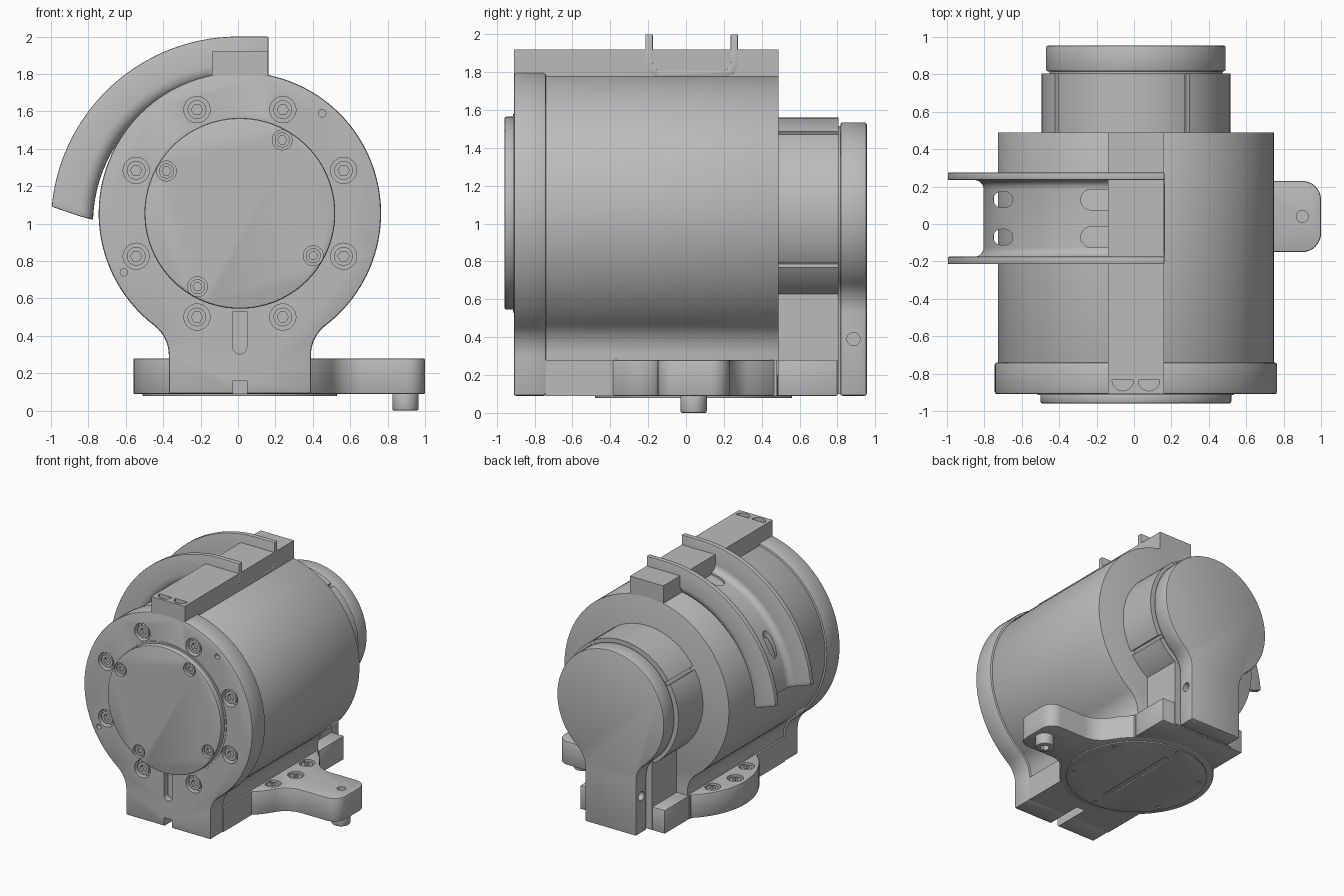
import bpy, bmesh
from math import sin, cos, pi, radians, sqrt, atan2, hypot

cube = bpy.data.objects.get("Cube")
if cube:
    bpy.data.objects.remove(cube, do_unlink=True)

metal = bpy.data.materials.new("grey_metal")
metal.use_nodes = True
grey = (0.5, 0.5, 0.5, 1)
metal.diffuse_color = grey
metal.node_tree.nodes["Principled BSDF"].inputs["Base Color"].default_value = grey

CX, CZ = 0.01, 1.055      # main axis of the barrel
PY = 0.04                 # turntable plate centre in y


# ---- 2D outlines
def arc(u, v, r, a0, a1, n):
    return [(u + r * cos(radians(a0 + (a1 - a0) * i / n)),
             v + r * sin(radians(a0 + (a1 - a0) * i / n))) for i in range(n + 1)]


def circle(u, v, r, n=32):
    return arc(u, v, r, 0, 360, n)[:-1]


def rect(u0, u1, v0, v1):
    return [(u0, v0), (u1, v0), (u1, v1), (u0, v1)]


def slot(u0, u1, v, r):
    return arc(u1, v, r, -90, 90, 10) + arc(u0, v, r, 90, 270, 10)


def ring_points(u, v, r, angles):
    return [(u + r * cos(radians(a)), v + r * sin(radians(a))) for a in angles]


def footed_circle(r, half, fillet, bottom):
    """Circle that blends through fillets into a straight foot."""
    fx = half + fillet
    fz = -sqrt((r + fillet) ** 2 - fx ** 2)
    a = math_deg(atan2(-fz, -fx))
    side = [(half, bottom - CZ)] + arc(fx, fz, fillet, 180, a, 12)
    side += arc(0, 0, r, a - 180, 90, 48)[1:-1]
    full = side + [(0, r)] + [(-u, v) for u, v in reversed(side)]
    return [(u + CX, v + CZ) for u, v in full]


def math_deg(a):
    return a * 180 / pi


def plate_outline(r, tip, half, corner, fillet):
    """Disc with a filleted arm towards +x."""
    fy = half + fillet
    fx = sqrt((r + fillet) ** 2 - fy ** 2)
    a = math_deg(atan2(fy, fx))
    side = arc(tip - corner, half - corner, corner, 0, 90, 8)
    side += arc(fx, fy, fillet, 270, 180 + a, 12)
    side += arc(0, 0, r, a, 180, 40)[1:-1]
    full = side + [(-r, 0)] + [(u, -v) for u, v in reversed(side)]
    return [(u + CX, v + PY) for u, v in full]


# ---- solids
PLACE = {"x": lambda u, v, w: (w, u, v),
         "y": lambda u, v, w: (u, w, v),
         "z": lambda u, v, w: (u, v, w)}


def prism_object(name, prisms):
    bm = bmesh.new()
    for pts, axis, lo, hi in prisms:
        rings = [[bm.verts.new(PLACE[axis](u, v, w)) for u, v in pts] for w in (lo, hi)]
        bm.faces.new(rings[0])
        bm.faces.new(rings[1][::-1])
        n = len(pts)
        for i in range(n):
            j = (i + 1) % n
            bm.faces.new((rings[0][i], rings[0][j], rings[1][j], rings[1][i]))
    return link(name, bm)


def link(name, bm):
    bmesh.ops.remove_doubles(bm, verts=bm.verts, dist=1e-5)
    bmesh.ops.recalc_face_normals(bm, faces=bm.faces)
    mesh = bpy.data.meshes.new(name)
    bm.to_mesh(mesh)
    bm.free()
    mesh.materials.append(metal)
    ob = bpy.data.objects.new(name, mesh)
    bpy.context.scene.collection.objects.link(ob)
    return ob


def finish(ob, bevel=0, cuts=()):
    bpy.ops.object.select_all(action="DESELECT")
    ob.select_set(True)
    bpy.context.view_layer.objects.active = ob
    if bevel:
        mod = ob.modifiers.new("edge", "BEVEL")
        mod.width, mod.segments = bevel, 2
        mod.limit_method, mod.angle_limit = "ANGLE", radians(40)
        bpy.ops.object.modifier_apply(modifier=mod.name)
    if cuts:
        cutter = prism_object("cutter", cuts)
        cutter.hide_render = True
        mod = ob.modifiers.new("cut", "BOOLEAN")
        mod.operation, mod.solver, mod.object = "DIFFERENCE", "EXACT", cutter
        bpy.ops.object.modifier_apply(modifier=mod.name)
        bpy.data.objects.remove(cutter, do_unlink=True)
    bpy.ops.object.shade_smooth_by_angle(angle=radians(30))


def part(name, prisms, bevel=0, cuts=()):
    finish(prism_object(name, prisms), bevel, cuts)


def screws(name, spots, r, axis, lo, hi, socket):
    """Cap screws with hexagon sockets; socket is the (lo, hi) of the hex cut."""
    part(name, [(circle(u, v, r, 24), axis, lo, hi) for u, v in spots], 0,
         [(circle(u, v, r * 0.6, 6), axis, *socket) for u, v in spots])


# ---- front flange, barrel and foot
flange_spots = ring_points(CX, CZ, 0.6, [22.5 + 45 * k for k in range(8)])
flange_cuts = [(circle(u, v, 0.07), "y", -0.95, -0.86) for u, v in flange_spots]
flange_cuts += [(circle(u, v, 0.02, 16), "y", -0.95, -0.87) for u, v in ((0.45, 1.59), (-0.61, 0.74))]
flange_cuts += [(arc(CX, 0.34, 0.037, 180, 360, 12) + [(CX + 0.037, 0.56), (CX - 0.037, 0.56)],
                 "y", -0.95, -0.86)]
notch = rect(CX - 0.037, CX + 0.037, 0.05, 0.16)
part("front_flange", [(footed_circle(0.755, 0.38, 0.2, 0.09), "y", -0.91, -0.74)], 0.012,
     flange_cuts + [(notch, "y", -0.95, -0.7)])
screws("flange_screws", flange_spots, 0.05, "y", -0.9, -0.85, (-0.95, -0.87))
part("barrel", [(footed_circle(0.738, 0.365, 0.2, 0.2), "y", -0.75, 0.49)], 0.004)
part("foot_block", [(rect(CX - 0.38, CX + 0.38, 0.09, 0.28), "y", -0.742, 0.48)], 0,
     [(notch, "y", -0.8, -0.6)])

# ---- front cover
cover_spots = ring_points(CX, CZ, 0.453, (60, 150, 240, 330))
part("cover_seat", [(circle(CX, CZ, 0.525, 96), "y", -0.914, -0.88)])
part("front_cover", [(circle(CX, CZ, 0.51, 96), "y", -0.96, -0.9)], 0.012,
     [(circle(u, v, 0.053), "y", -1, -0.925) for u, v in cover_spots])
screws("cover_screws", cover_spots, 0.04, "y", -0.95, -0.92, (-1, -0.93))

# ---- top bar with two half-round recesses
part("top_bar", [(rect(CX - 0.15, CX + 0.15, 1.7, 1.92), "y", -0.91, 0.49)], 0,
     [(arc(u, -0.835, 0.057, 180, 360, 16), "z", 1.89, 2) for u in (CX - 0.07, CX + 0.07)])

# ---- turntable plate with arm and pin
plate_screw_spots = ring_points(CX, PY, 0.48, (-27, 0, 27, 153, 180, 207))
part("base_plate", [(plate_outline(0.57, 0.99, 0.19, 0.1, 0.2), "z", 0.088, 0.28)], 0.01,
     [(circle(u, v, 0.06), "z", 0.24, 0.4) for u, v in plate_screw_spots]
     + [(circle(0.9, PY, 0.032), "z", 0.2, 0.4)])
screws("plate_screws", plate_screw_spots, 0.042, "z", 0.23, 0.27, (0.25, 0.4))
part("arm_pin", [(circle(0.895, PY, 0.07), "z", 0.0, 0.1)], 0.01,
     [(circle(0.895, PY, 0.035, 6), "z", -0.1, 0.04)])
bottom_cuts = [(circle(u, v, 0.015, 12), "z", 0, 0.087)
               for u, v in ring_points(CX, PY, 0.47, range(30, 390, 60))]
part("bottom_disc", [(circle(CX, PY, 0.52, 96), "z", 0.078, 0.12)], 0.004,
     bottom_cuts + [(rect(CX - 0.025, CX + 0.025, PY - 0.36, PY + 0.36), "z", 0, 0.11)])

# ---- rear hub, its pedestal and the rear cap
grooves = []
for a in (57, 147, 237, 327):
    c, s = cos(radians(a)), sin(radians(a))
    grooves.append(([(CX + r * c - t * s, CZ + r * s + t * c)
                     for r, t in ((0.47, -0.015), (0.6, -0.015), (0.6, 0.015), (0.47, 0.015))],
                    "y", 0.4, 0.9))
part("rear_hub", [(circle(CX, CZ, 0.505, 96), "y", 0.47, 0.805)], 0, grooves)
part("rear_pedestal", [(rect(CX - 0.27, CX + 0.27, 0.1, 0.75), "y", 0.47, 0.805)])
part("rear_step", [(rect(CX - 0.38, CX + 0.38, 0.09, 0.28), "y", 0.485, 0.80)], 0.006)
part("rear_neck", [(footed_circle(0.462, 0.215, 0.2, 0.1), "y", 0.79, 0.84)])
part("rear_cap", [(footed_circle(0.48, 0.23, 0.2, 0.09), "y", 0.815, 0.955)], 0.012,
     [(circle(0.885, 0.39, 0.035, 24), "x", lo, hi) for lo, hi in ((-0.5, -0.17), (0.19, 0.5))])

# ---- curved cable channel: U section swept over the barrel
half = [(0.245, 1.0), (0.245, 0.85)] + arc(0.175, 0.845, 0.07, 0, -90, 6)
inner = arc(0.155, 0.855, 0.05, -90, 0, 6) + [(0.205, 1.0)]
outside = [(-u, r) for u, r in half] + [(u, r) for u, r in reversed(half)]
section = outside + [(u, r) for u, r in reversed(inner)] + [(-u, r) for u, r in inner]
bm = bmesh.new()
rows = []
STEPS = 40
for k in range(-1, STEPS + 1):
    row = []
    for u, r in section:
        a = radians(max(k, 0) / STEPS * (88.5 - 3.7 * (r - 0.775) / 0.225))
        x = 0.162 if k < 0 else -r * sin(a)
        row.append(bm.verts.new((x, 0.03 + u, 1 + r * cos(a))))
    rows.append(row)
count = len(section)
for a, b in zip(rows, rows[1:]):
    for i in range(count):
        j = (i + 1) % count
        bm.faces.new((a[i], a[j], b[j], b[i]))
bm.faces.new(rows[0])
bm.faces.new(rows[-1][::-1])
channel_cuts = []
for y in (-0.07, 0.13):
    channel_cuts.append((slot(-0.23, -0.1, y, 0.055), "z", 1.6, 2.2))
    channel_cuts.append((slot(-0.71, -0.69, y, 0.042), "z", 1.2, 1.8))
finish(link("cable_channel", bm), 0.006, channel_cuts)
